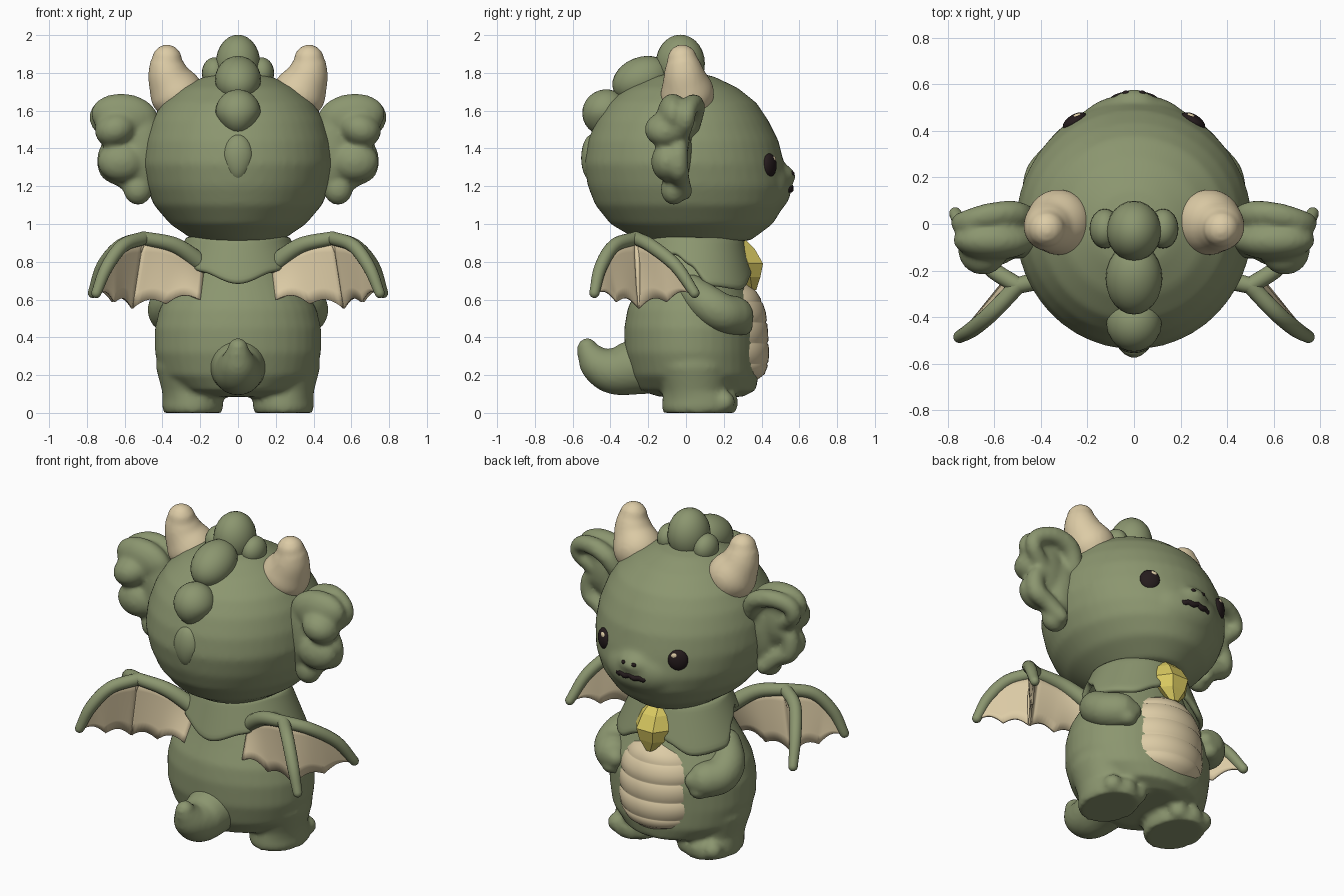
import bpy, bmesh, math
from mathutils import Vector, Matrix

if "Cube" in bpy.data.objects:
    bpy.data.objects.remove(bpy.data.objects["Cube"])


def colour(name, rgb):
    m = bpy.data.materials.new(name)
    m.diffuse_color = (*rgb, 1)
    m.use_nodes = True
    m.node_tree.nodes["Principled BSDF"].inputs["Base Color"].default_value = m.diffuse_color
    return m


GREEN = colour("moss green", (0.26, 0.305, 0.16))
CREAM = colour("cream", (0.72, 0.60, 0.38))
YELLOW = colour("gem yellow", (0.70, 0.59, 0.12))
DARK = colour("dark brown", (0.018, 0.011, 0.012))


def bridge(bm, rings, caps=True):
    n = len(rings[0])
    for a, b in zip(rings, rings[1:]):
        for i in range(n):
            bm.faces.new((a[i], a[(i + 1) % n], b[(i + 1) % n], b[i]))
    if caps:
        for r in (rings[0], rings[-1]):
            c = bm.verts.new(sum((v.co for v in r), Vector()) / n)
            for i in range(n):
                bm.faces.new((r[i], r[(i + 1) % n], c))


def loft(bm, levels, n=32, flip=1):
    """Stack of ellipses: (z, cx, rx, cy, ry)."""
    ang = [2 * math.pi * i / n for i in range(n)]
    bridge(bm, [[bm.verts.new((flip * cx + rx * math.cos(a), cy + ry * math.sin(a), z)) for a in ang]
                for z, cx, rx, cy, ry in levels])


def ball(bm, c, r, turn=0, tilt=0, pitch=0):
    m = (Matrix.Translation(c) @ Matrix.Rotation(math.radians(turn), 4, 'Z')
         @ Matrix.Rotation(math.radians(tilt), 4, 'Y')
         @ Matrix.Rotation(math.radians(pitch), 4, 'X') @ Matrix.Diagonal((*r, 1)))
    bmesh.ops.create_uvsphere(bm, u_segments=24, v_segments=14, radius=1, matrix=m)


def spline(pts, steps=6):
    p = [Vector(q) for q in pts]
    p = [2 * p[0] - p[1]] + p + [2 * p[-1] - p[-2]]
    out = []
    for i in range(1, len(p) - 2):
        a, b, c, d = p[i - 1:i + 3]
        for k in range(steps):
            t = k / steps
            out.append(0.5 * (2 * b + (c - a) * t + (2 * a - 5 * b + 4 * c - d) * t * t
                              + (3 * b - a - 3 * c + d) * t ** 3))
    return out + [p[-2]]


def tube(bm, pts, n=16):
    """Round-ended tube through (x, y, z, radius) points."""
    s = spline(pts)
    cs, rs = [q.to_3d() for q in s], [q[3] for q in s]
    t0, t1 = (cs[0] - cs[1]).normalized(), (cs[-1] - cs[-2]).normalized()
    caps = [math.radians(d) for d in (80, 55, 28)]
    head = [(cs[0] + t0 * rs[0] * math.sin(a), rs[0] * math.cos(a)) for a in caps]
    tail = [(cs[-1] + t1 * rs[-1] * math.sin(a), rs[-1] * math.cos(a)) for a in reversed(caps)]
    line = head + list(zip(cs, rs)) + tail
    rings, old = [], None
    for i, (c, r) in enumerate(line):
        tan = (line[min(i + 1, len(line) - 1)][0] - line[max(i - 1, 0)][0]).normalized()
        if old is None:
            u = tan.orthogonal().normalized()
        else:
            u = old.rotation_difference(tan) @ u
        old, v = tan, tan.cross(u)
        rings.append([bm.verts.new(c + r * (u * math.cos(2 * math.pi * k / n)
                                            + v * math.sin(2 * math.pi * k / n))) for k in range(n)])
    bridge(bm, rings)


def sheet(bm, top, bottom, rows=5):
    grid = [[bm.verts.new(a.lerp(b, j / rows)) for j in range(rows + 1)] for a, b in zip(top, bottom)]
    for g, h in zip(grid, grid[1:]):
        for j in range(rows):
            bm.faces.new((g[j], h[j], h[j + 1], g[j + 1]))


def finish(bm, name, mat, mirror=False, subsurf=0, voxel=0, solid=0, smooth=True, soften=6):
    bmesh.ops.remove_doubles(bm, verts=bm.verts, dist=1e-5)
    bmesh.ops.recalc_face_normals(bm, faces=bm.faces)
    me = bpy.data.meshes.new(name)
    bm.to_mesh(me)
    bm.free()
    me.materials.append(mat)
    for p in me.polygons:
        p.use_smooth = smooth
    ob = bpy.data.objects.new(name, me)
    bpy.context.collection.objects.link(ob)
    if mirror:
        ob.modifiers.new("mirror", 'MIRROR').use_mirror_merge = False
    if solid:
        m = ob.modifiers.new("thickness", 'SOLIDIFY')
        m.thickness, m.offset = solid, 0
    if subsurf:
        m = ob.modifiers.new("rounding", 'SUBSURF')
        m.levels = m.render_levels = subsurf
    if voxel:
        m = ob.modifiers.new("blend", 'REMESH')
        m.mode, m.voxel_size, m.use_smooth_shade = 'VOXEL', voxel, True
        m = ob.modifiers.new("soften", 'SMOOTH')
        m.factor, m.iterations = 0.5, soften
    return ob


# Head with snout and nose
bm = bmesh.new()
loft(bm, [(.895, 0, .12, .05, .16), (.915, 0, .235, .045, .30), (1.0, 0, .36, .03, .43),
          (1.1, 0, .445, .02, .50), (1.2, 0, .487, .01, .53), (1.32, 0, .51, -.01, .53),
          (1.44, 0, .495, -.015, .505), (1.55, 0, .457, -.02, .455), (1.64, 0, .40, -.02, .395),
          (1.72, 0, .305, -.02, .295), (1.78, 0, .18, -.02, .17), (1.805, 0, .06, -.02, .06)], 48)
ball(bm, (0, .42, 1.2), (.24, .14, .155))
ball(bm, (0, .49, 1.25), (.11, .09, .07))
finish(bm, "head", GREEN, voxel=.018)

# Crest running over the crown and down the back of the head
for name, c, r, pitch in (("crest_top", (0, -.03, 1.85), (.118, .13, .152), 0),
                          ("crest_middle", (0, -.235, 1.765), (.122, .16, .118), 22),
                          ("crest_back", (0, -.425, 1.59), (.12, .125, .122), 30),
                          ("crest_low", (0, -.495, 1.35), (.085, .06, .125), 0)):
    bm = bmesh.new()
    ball(bm, c, r, pitch=pitch)
    for v in bm.verts:  # lower back lobes taper to a point
        if c[1] < -.4 and v.co.z < c[2]:
            d = (c[2] - v.co.z) / r[2]
            v.co.x *= 1 - .3 * d
    finish(bm, name, GREEN)
bm = bmesh.new()
ball(bm, (.125, -.02, 1.80), (.066, .085, .082))
finish(bm, "crest_side", GREEN, mirror=True)

# Horns
bm = bmesh.new()
tube(bm, [(.295, .01, 1.63, .13), (.328, .006, 1.70, .142), (.365, -.008, 1.78, .114),
          (.376, -.016, 1.84, .095), (.376, -.02, 1.87, .081)], 24)
finish(bm, "horn", CREAM, mirror=True, voxel=.014, soften=5)

# Frilled ears: lobes behind, curled rim in front
bm = bmesh.new()
ball(bm, (.60, -.07, 1.57), (.18, .085, .12), 0, -8)
ball(bm, (.65, -.11, 1.50), (.11, .11, .09), 0, 20)
ball(bm, (.62, -.10, 1.33), (.125, .085, .105))
ball(bm, (.53, -.065, 1.185), (.078, .07, .085))
ball(bm, (.50, -.06, 1.40), (.11, .09, .24))
ball(bm, (.59, -.035, 1.46), (.11, .055, .14))
tube(bm, [(.45, .02, 1.50, .05), (.51, .045, 1.60, .055), (.62, .04, 1.637, .052),
          (.72, .01, 1.605, .05), (.738, .0, 1.54, .045), (.66, -.03, 1.47, .05)])
tube(bm, [(.62, -.03, 1.42, .045), (.685, -.04, 1.39, .05), (.685, -.04, 1.29, .055),
          (.61, -.03, 1.24, .05), (.53, -.01, 1.17, .045)])
finish(bm, "ear", GREEN, mirror=True, voxel=.014, soften=10)

# Face
bm = bmesh.new()
ball(bm, (.254, .441, 1.31), (.058, .030, .063), -31)
finish(bm, "eye", DARK, mirror=True)
bm = bmesh.new()
ball(bm, (.246, .462, 1.342), (.021, .012, .018), -31)
finish(bm, "eye_glint", CREAM, mirror=True)
bm = bmesh.new()
ball(bm, (.034, .562, 1.268), (.016, .012, .012))
finish(bm, "nostril", DARK, mirror=True)
bm = bmesh.new()
tube(bm, [(0, .555, 1.195, .015), (.03, .553, 1.183, .017), (.06, .547, 1.188, .017),
          (.085, .538, 1.18, .015), (.095, .532, 1.197, .012)], 10)
finish(bm, "mouth", DARK, mirror=True)

# Body blended with legs and toes
bm = bmesh.new()
loft(bm, [(.085, 0, .18, .08, .22), (.12, 0, .32, .06, .31), (.20, 0, .41, .045, .34),
          (.32, 0, .44, .03, .355), (.45, 0, .44, .03, .357), (.55, 0, .415, .03, .34),
          (.65, 0, .36, .03, .295), (.75, 0, .29, .03, .255), (.85, 0, .24, .03, .24),
          (.95, 0, .2, .03, .22)], 40)
for side in (-1, 1):
    loft(bm, [(0, .24, .152, .07, .19), (.03, .24, .162, .072, .20), (.07, .24, .16, .07, .195),
              (.115, .25, .152, .05, .172), (.24, .265, .17, .04, .20), (.36, .27, .15, .04, .18),
              (.44, .25, .08, .04, .1)], flip=side)
    for x, y in ((.155, .21), (.24, .222), (.325, .205)):
        ball(bm, (side * x, y, .058), (.06, .055, .057))
finish(bm, "body", GREEN, voxel=.015, soften=6)

# Banded belly plate, squarer towards the bottom
bm = bmesh.new()
levels, bands = [], 5
for i in range(bands):
    for f, k in ((.01, .975), (.10, 1), (.5, 1.006), (.90, 1), (.97, .978)):
        z = .15 + (i + f) / bands * .55
        e = max(.04, 1 - abs((z - .425) / .278) ** (4.5 if z < .425 else 2.8)) ** .5
        levels.append((z, 0, .27 * e * k, .20 - .06 * (z - .4), (.07 + .165 * e) * k))
loft(bm, levels, 40)
finish(bm, "belly_plate", CREAM)

# Arms and tail
bm = bmesh.new()
tube(bm, [(.30, .03, .65, .085), (.365, .11, .58, .10), (.372, .19, .53, .103), (.32, .255, .515, .105)], 20)
ball(bm, (.275, .31, .51), (.06, .05, .055))
ball(bm, (.30, .30, .46), (.06, .055, .052))
finish(bm, "arm", GREEN, mirror=True, voxel=.014)
bm = bmesh.new()
tube(bm, [(0, -.1, .29, .19), (0, -.26, .245, .15), (0, -.38, .225, .128), (0, -.465, .26, .102),
          (0, -.51, .315, .07), (0, -.522, .342, .055)], 24)
finish(bm, "tail", GREEN, voxel=.014)

# Collar cape: hem dips at the back and over each shoulder, opens under the chin
hem = [(0, .68), (35, .745), (70, .84), (88, .78), (105, .67), (140, .65), (165, .72), (180, .86)]
bm = bmesh.new()
rings = []
for j in range(7):
    ring = []
    for k in range(72):
        a = math.radians(k * 5)
        d = min(k * 5, 360 - k * 5)
        (a0, z0), (a1, z1) = next((p, q) for p, q in zip(hem, hem[1:]) if d <= q[0])
        f = (d - a0) / (a1 - a0)
        z = .93 + (z0 + (z1 - z0) * f * f * (3 - 2 * f) - .93) * j / 6
        s = .93 - z
        ring.append(bm.verts.new(((.255 + s * .46) * math.sin(a), .035 - (.25 + s * .29) * math.cos(a), z)))
    rings.append(ring)
bridge(bm, rings, caps=False)
finish(bm, "collar", GREEN, solid=.035, subsurf=1)

# Faceted gem
bm = bmesh.new()
loft(bm, [(.65, 0, .025, .35, .025), (.72, 0, .09, .34, .062), (.79, 0, .112, .33, .09),
          (.87, 0, .09, .30, .072), (.92, 0, .06, .28, .035)], 6)
finish(bm, "gem", YELLOW, smooth=False)

# Wings: one shoulder bone forking into two fingers, webbed to a middle rib
root = [(.18, -.15, .78), (.33, -.22, .885), (.5, -.265, .925)]
rear = [(.5, -.265, .925), (.61, -.38, .885), (.695, -.452, .77), (.75, -.485, .635)]
fore = [(.5, -.265, .925), (.62, -.185, .885), (.715, -.055, .78), (.768, .045, .635)]
rib = Vector((.56, -.25, .565))
bm = bmesh.new()
tube(bm, [(*p, r) for p, r in zip(root, (.05, .042, .036))])
for finger in (rear, fore):
    tube(bm, [(*p, r) for p, r in zip(finger, (.036, .036, .034, .027))])
finish(bm, "wing_bone", GREEN, mirror=True)
bm = bmesh.new()
for path, start, end in ((root, Vector((.20, -.24, .61)), rib),
                         (rear, rib, Vector(rear[-1])), (fore, rib, Vector(fore[-1]))):
    top = spline(path, 8)
    n = len(top) - 1
    low = [start.lerp(end, i / n) + Vector((0, 0, .035 * abs(math.sin(2 * math.pi * i / n)) - .012))
           for i in range(n + 1)]
    sheet(bm, top, low)
finish(bm, "wing_web", CREAM, mirror=True, solid=.014)
bm = bmesh.new()
tube(bm, [(.5, -.26, .92, .018), (.55, -.255, .76, .014), (.56, -.25, .565, .008)], 10)
finish(bm, "wing_rib", CREAM, mirror=True)
